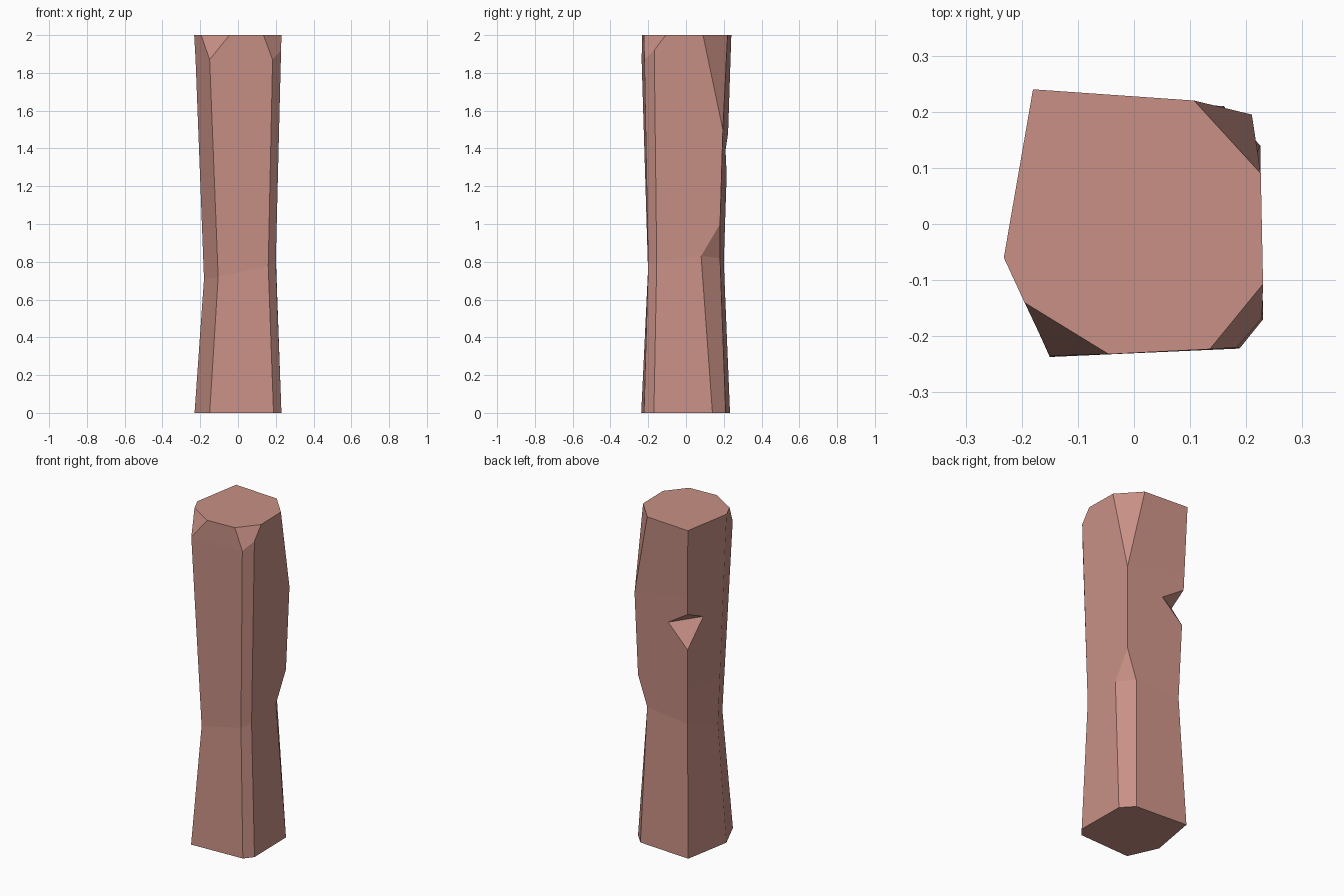
import bpy, bmesh
from mathutils import Vector as V

if "Cube" in bpy.data.objects:
    bpy.data.objects.remove(bpy.data.objects["Cube"])


def make_object(name, bm):
    bmesh.ops.recalc_face_normals(bm, faces=bm.faces)
    mesh = bpy.data.meshes.new(name)
    bm.to_mesh(mesh)
    bm.free()
    obj = bpy.data.objects.new(name, mesh)
    bpy.context.collection.objects.link(obj)
    return obj


def column(foot, waist, shoulder, top, middle=None):
    """One long edge of the post, from the ground to the top."""
    w, s = V(waist), V(shoulder)
    m = V(middle) if middle else w.lerp(s, (1.0 - w.z) / (s.z - w.z))
    return [V((*foot, 0)), w, m, s, V((*top, 2))]


# Post edges, anticlockwise; doubled edges part only where a corner is chipped
front_left = ((-.15, -.237), (-.105, -.20, .72), (-.15, -.235, 1.87))
back_right = dict(shoulder=(.21, .195, 1.5), middle=(.197, .18, 1.0))
columns = [
    column((-.178, .233), (-.15, .20, .80), (-.17, .2267, 1.6), (-.18, .24)),
    column((-.23, -.06), (-.18, -.05, .71), (-.2247, -.059, 1.87), (-.232, -.06)),
    column(*front_left, (-.195, -.14)),
    column(*front_left, (-.045, -.232)),
    column((.188, -.222), (.16, -.20, .78), (.183, -.22, 1.87), (.135, -.223)),
    column((.23, -.17), (.20, -.155, .80), (.228, -.168, 1.92), (.23, -.107)),
    column((.225, .14), (.20, .08, .83), top=(.226, .09), **back_right),
    column((.16, .21), (.135, .18, .82), top=(.107, .22), **back_right),
]

# Tapered post skinned between the edges
bm = bmesh.new()
grid = [[bm.verts.new(p) for p in col] for col in columns]
n = len(grid)
for i in range(n):
    a, b = grid[i], grid[(i + 1) % n]
    for k in range(4):
        bm.faces.new((a[k], b[k], b[k + 1], a[k + 1]))
bm.faces.new([c[0] for c in grid])
bm.faces.new([c[-1] for c in grid])
bmesh.ops.remove_doubles(bm, verts=bm.verts, dist=.0005)
post = make_object("wooden_post", bm)

# Axe notch on the back left corner
left, right = V((-.025, .211, 1.39)), V((-.183, .10, 1.425))
low, high = V((-.1615, .2153, 1.26)), V((-.167, .2227, 1.48))
centre = (left + right) / 2
bm = bmesh.new()
for p in (left, right, low, high):
    bm.verts.new(centre + (p - centre) * 2)
bmesh.ops.convex_hull(bm, input=bm.verts)
notch = make_object("notch_cutter", bm)
notch.hide_render = True
notch.hide_set(True)
cut = post.modifiers.new("notch", 'BOOLEAN')
cut.operation = 'DIFFERENCE'
cut.solver = 'EXACT'
cut.object = notch

# Wood colour
wood = bpy.data.materials.new("wood")
wood.diffuse_color = (.58, .28, .235, 1)
wood.use_nodes = True
wood.node_tree.nodes["Principled BSDF"].inputs["Base Color"].default_value = wood.diffuse_color
post.data.materials.append(wood)
